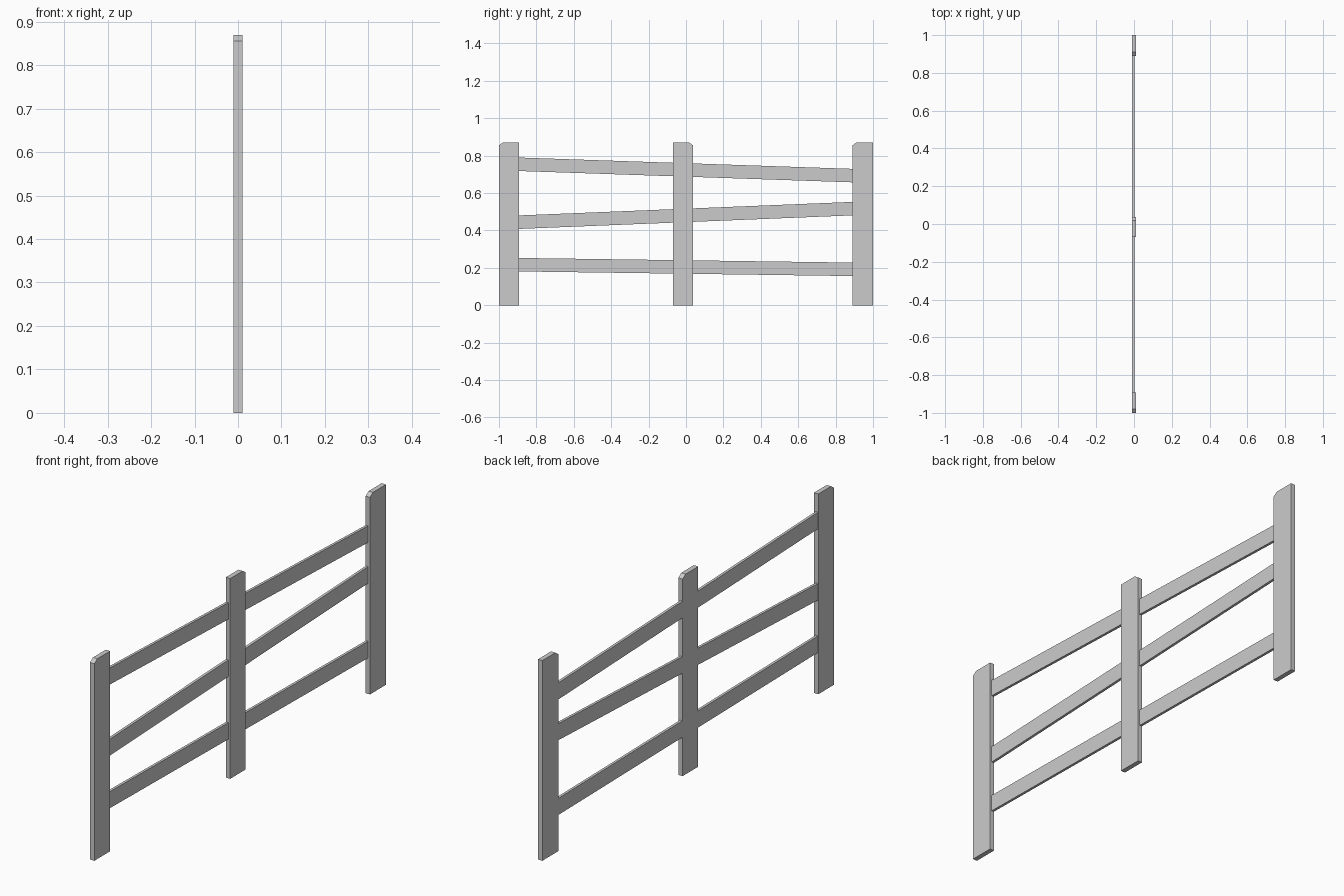
import bpy
import bmesh

if "Cube" in bpy.data.objects:
    bpy.data.objects.remove(bpy.data.objects["Cube"], do_unlink=True)

# Single pale grey paint
paint = bpy.data.materials.new("pale_grey")
paint.use_nodes = True
colour = (0.6, 0.6, 0.6, 1)
paint.diffuse_color = colour
paint.node_tree.nodes["Principled BSDF"].inputs["Base Color"].default_value = colour


def plank(name, outline, x0, x1):
    """Extrude a side outline of (y, z) points from x0 to x1."""
    bm = bmesh.new()
    face = bm.faces.new([bm.verts.new((x0, y, z)) for y, z in outline])
    result = bmesh.ops.extrude_face_region(bm, geom=[face])
    moved = [v for v in result["geom"] if isinstance(v, bmesh.types.BMVert)]
    bmesh.ops.translate(bm, verts=moved, vec=(x1 - x0, 0, 0))
    bmesh.ops.recalc_face_normals(bm, faces=bm.faces)
    mesh = bpy.data.meshes.new(name)
    bm.to_mesh(mesh)
    bm.free()
    mesh.materials.append(paint)
    obj = bpy.data.objects.new(name, mesh)
    bpy.context.collection.objects.link(obj)
    return obj


HEIGHT = 0.869
HALF = 0.0105


# Upright boards, each with one clipped top corner
def post(name, clipped, square):
    inward = 0.02 if square > clipped else -0.02
    outline = [(clipped, 0), (square, 0), (square, HEIGHT),
               (clipped + inward, HEIGHT), (clipped, HEIGHT - 0.014)]
    plank(name, outline, -HALF, HALF)


post("front_post", -1, -0.892)
post("middle_post", 0.038, -0.069)
post("back_post", 0.89, 1)

# Sloping rails, running through the middle post and set towards one side
START, END, DEPTH = -0.9, 0.9, 0.072
for name, z0, z1 in (("top_rail", 0.79, 0.729),
                     ("middle_rail", 0.48, 0.553),
                     ("bottom_rail", 0.253, 0.228)):
    outline = [(START, z0 - DEPTH), (END, z1 - DEPTH), (END, z1), (START, z0)]
    plank(name, outline, -0.0095, 0.002)
